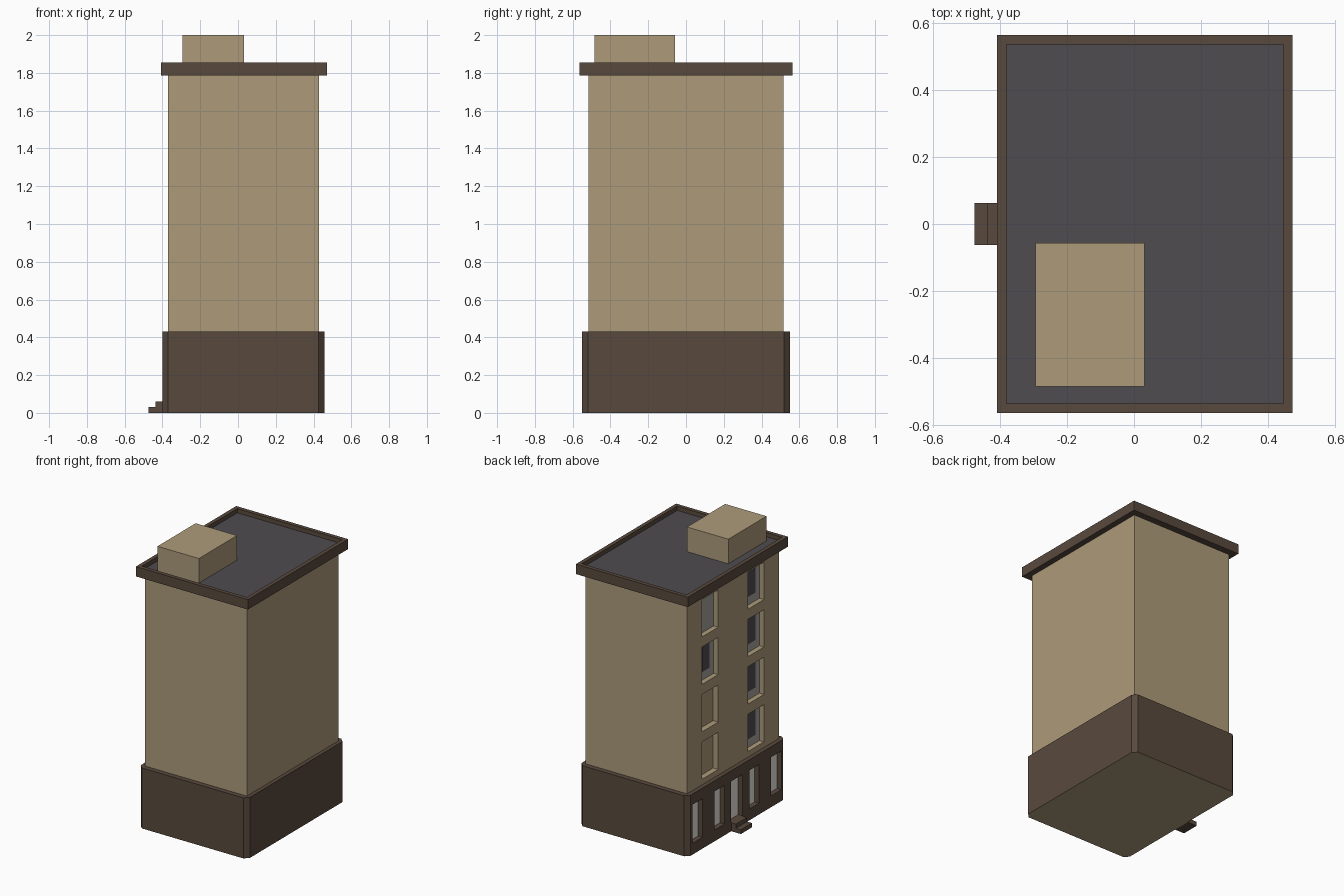
import bpy, bmesh

if "Cube" in bpy.data.objects:
    bpy.data.objects.remove(bpy.data.objects["Cube"])


def material(name, rgb):
    m = bpy.data.materials.new(name)
    m.diffuse_color = (*rgb, 1)
    m.use_nodes = True
    m.node_tree.nodes["Principled BSDF"].inputs["Base Color"].default_value = m.diffuse_color
    return m


TAN = material("tan plaster", (0.42, 0.33, 0.195))
BROWN = material("brown stone", (0.098, 0.067, 0.048))
ROOF = material("dark slate", (0.08, 0.072, 0.08))
GREY = material("grey glass", (0.38, 0.37, 0.33))
LIGHT = material("pale glass", (0.85, 0.83, 0.78))


def add_prism(bm, pts, z0, z1):
    """Extrude a closed outline from z0 to z1."""
    lo = [bm.verts.new((x, y, z0)) for x, y in pts]
    hi = [bm.verts.new((x, y, z1)) for x, y in pts]
    bm.faces.new(lo[::-1])
    top = bm.faces.new(hi)
    n = len(pts)
    for i in range(n):
        j = (i + 1) % n
        bm.faces.new((lo[i], lo[j], hi[j], hi[i]))
    return top


def rect(x0, x1, y0, y1):
    return [(x0, y0), (x1, y0), (x1, y1), (x0, y1)]


def finish(name, bm, *mats):
    me = bpy.data.meshes.new(name)
    bm.normal_update()
    bm.to_mesh(me)
    bm.free()
    for m in mats:
        me.materials.append(m)
    ob = bpy.data.objects.new(name, me)
    bpy.context.collection.objects.link(ob)
    return ob


def boxes(name, items, *mats):
    """One object from (x0, x1, y0, y1, z0, z1) boxes."""
    bm = bmesh.new()
    for b in items:
        add_prism(bm, rect(*b[:4]), b[4], b[5])
    return finish(name, bm, *mats)


def cut(ob, items, mat):
    """Carve box recesses into an object."""
    cutter = boxes("cutter", items, mat)
    cutter.hide_render = True
    mod = ob.modifiers.new("openings", "BOOLEAN")
    mod.operation = "DIFFERENCE"
    mod.solver = "EXACT"
    mod.object = cutter
    bpy.context.view_layer.objects.active = ob
    bpy.ops.object.modifier_apply(modifier=mod.name)
    bpy.data.objects.remove(cutter)


# Upper storeys with two columns of recessed windows on the left wall
X_WALL, DEPTH = -0.37, 0.04
windows = [(y - 0.09, y + 0.09, 0.47 + 0.337 * r, 0.735 + 0.337 * r, y, r)
           for y in (0.257, -0.257) for r in range(4)]
body = boxes("upper_walls", [(X_WALL, 0.43, -0.515, 0.515, 0.40, 1.80)], TAN)
cut(body, [(X_WALL - 0.05, X_WALL + DEPTH, *w[:4]) for w in windows], TAN)

# Glass panes: grey sheets with a darker inner plate; some stay blind
xg = X_WALL + DEPTH
glazed = [w for w in windows if w[4] < 0 or w[5] >= 2]
boxes("window_glass", [(xg - 0.004, xg + 0.001, *w[:4]) for w in glazed], GREY)
boxes("window_dark_panes",
      [(xg - 0.007, xg - 0.003, w[0] + 0.05, w[1] - 0.05, w[2] + 0.06, w[3] - 0.02)
       for w in glazed if w[4] < 0 or w[5] == 2], ROOF)

# Ground floor: chamfered stone block with shop windows and a door
x0, x1, y1, c = -0.40, 0.457, 0.55, 0.03
outline = [(x0 + c, -y1), (x1 - c, -y1), (x1, -y1 + c), (x1, y1 - c),
           (x1 - c, y1), (x0 + c, y1), (x0, y1 - c), (x0, -y1 + c)]
bm = bmesh.new()
add_prism(bm, outline, 0, 0.43)
base = finish("ground_floor", bm, BROWN, TAN)
openings = [(-0.065, 0.065, 0.06, 0.355)]
for s in (-1, 1):
    for a, b in ((0.14, 0.25), (0.385, 0.5)):
        openings.append((min(s * a, s * b), max(s * a, s * b), 0.08, 0.355))
cut(base, [(x0 - 0.05, x0 + DEPTH, *o) for o in openings], BROWN)
for p in base.data.polygons:
    p.material_index = 1 if p.center.z < 0.001 else 0
boxes("shop_windows_and_door",
      [(x0 + DEPTH - 0.005, x0 + DEPTH + 0.001, *o) for o in openings], LIGHT)

# Door steps
boxes("lower_step", [(-0.475, x0, -0.063, 0.063, 0, 0.03)], BROWN)
boxes("upper_step", [(-0.436, x0, -0.063, 0.063, 0.03, 0.06)], BROWN)

# Cornice with the roof sunk inside its rim
bm = bmesh.new()
top = add_prism(bm, rect(-0.408, 0.472, -0.563, 0.563), 1.785, 1.855)
bm.normal_update()
bmesh.ops.inset_region(bm, faces=[top], thickness=0.04)
rim = bmesh.ops.extrude_discrete_faces(bm, faces=[top])["faces"][0]
bmesh.ops.translate(bm, verts=rim.verts, vec=(0, 0, -0.03))
rim.material_index = 1
finish("cornice_and_roof", bm, BROWN, ROOF)

# Rooftop stair house
boxes("roof_house", [(-0.293, 0.032, -0.485, -0.057, 1.82, 2.0)], TAN)
